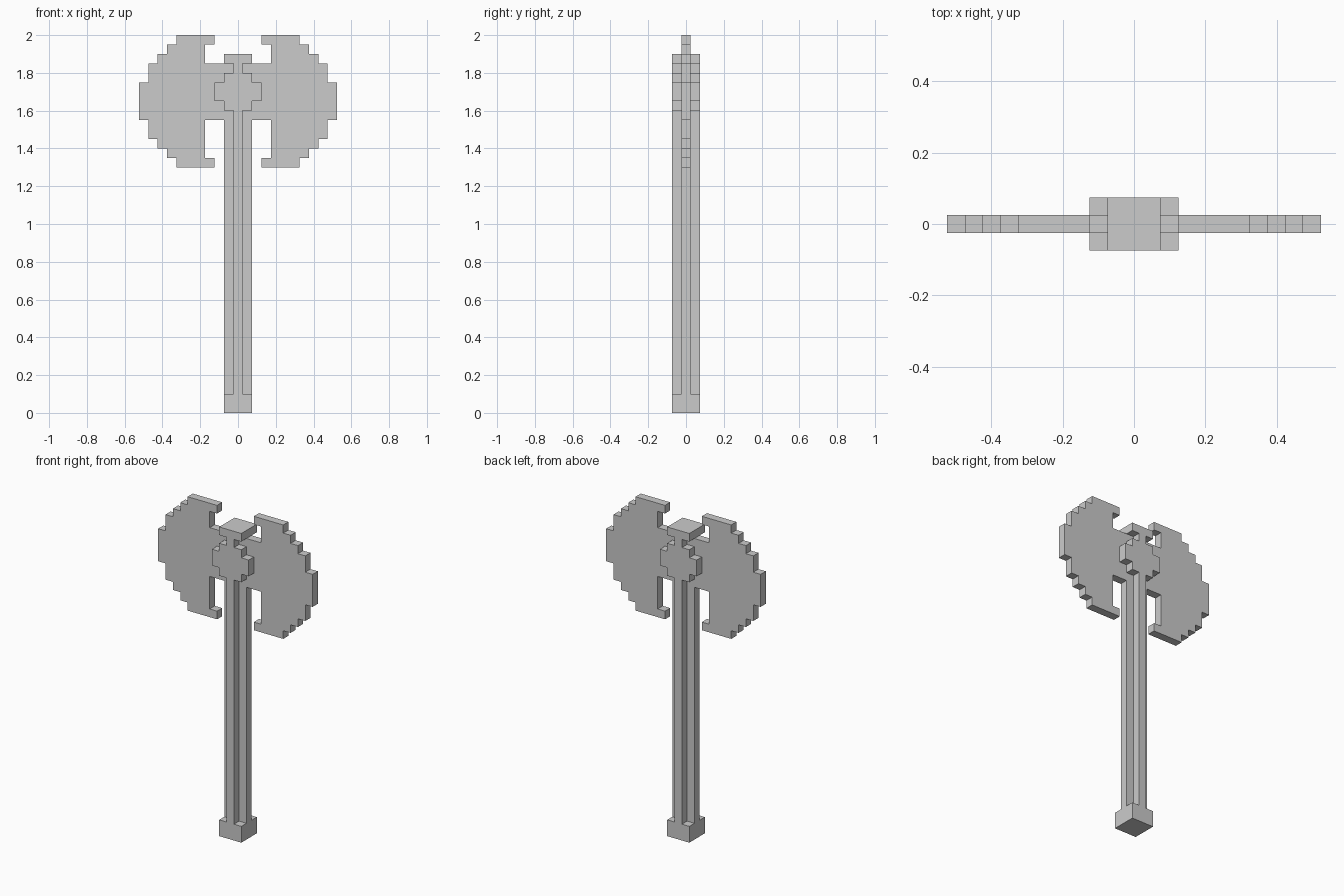
import bpy, bmesh
from mathutils import Vector

if "Cube" in bpy.data.objects:
    bpy.data.objects.remove(bpy.data.objects["Cube"])


def prism(name, outline, axis, lo, hi):
    """Extrude a 2D outline along y (outline is x,z) or z (outline is x,y)."""
    bm = bmesh.new()
    place = (lambda a, b: (a, lo, b)) if axis == 'y' else (lambda a, b: (a, b, lo))
    face = bm.faces.new([bm.verts.new(place(a, b)) for a, b in outline])
    ext = bmesh.ops.extrude_face_region(bm, geom=[face])
    move = Vector((0, hi - lo, 0)) if axis == 'y' else Vector((0, 0, hi - lo))
    bmesh.ops.translate(bm, vec=move,
                        verts=[g for g in ext['geom'] if isinstance(g, bmesh.types.BMVert)])
    bmesh.ops.recalc_face_normals(bm, faces=bm.faces)
    me = bpy.data.meshes.new(name)
    bm.to_mesh(me)
    bm.free()
    ob = bpy.data.objects.new(name, me)
    bpy.context.collection.objects.link(ob)
    return ob


def plus(w, h, a, b, cz=0.0):
    """Plus outline: half size w x h with a central column a and a bar b."""
    quarter = [(w, b), (a, b), (a, h)]
    pts = quarter + [(-x, y) for x, y in reversed(quarter)]
    pts += [(-x, -y) for x, y in quarter] + [(x, -y) for x, y in reversed(quarter)]
    return [(x, y + cz) for x, y in pts]


T, W = 0.025, 0.075          # half thickness of thin and wide parts
square = [(W, W), (-W, W), (-W, -W), (W, -W)]
cross = plus(W, W, T, T)

# Handle: pommel, grooved shaft, neck and cap
prism("pommel", square, 'z', 0.0, 0.1)
prism("shaft", cross, 'z', 0.1, 1.6)
prism("neck", cross, 'z', 1.8, 1.85)
prism("cap", square, 'z', 1.85, 1.9)

# Boss on the axe head
prism("boss", plus(0.125, 0.1, W, 0.05, cz=1.7), 'y', -W, W)

# Stepped blade: upper contour as (x, height above blade centre), then lower one
steps = [(0.125, 0.35), (0.325, 0.35), (0.325, 0.3), (0.375, 0.3), (0.375, 0.25),
         (0.425, 0.25), (0.425, 0.2), (0.475, 0.2), (0.475, 0.1), (0.525, 0.1)]
mid = 1.65
outline = [(W, mid + 0.2), (0.175, mid + 0.2), (0.175, mid + 0.3), (0.125, mid + 0.3)]
outline += [(x, mid + h) for x, h in steps]
outline += [(x, mid - h) for x, h in reversed(steps)]
outline += [(0.125, mid - 0.3), (0.175, mid - 0.3), (0.175, mid - 0.1), (W, mid - 0.1)]
blade = prism("blades", outline, 'y', -T, T)
blade.modifiers.new("Mirror", 'MIRROR').use_mirror_merge = False

# Web joining the bridge to the shaft is the shaft's own side fins
